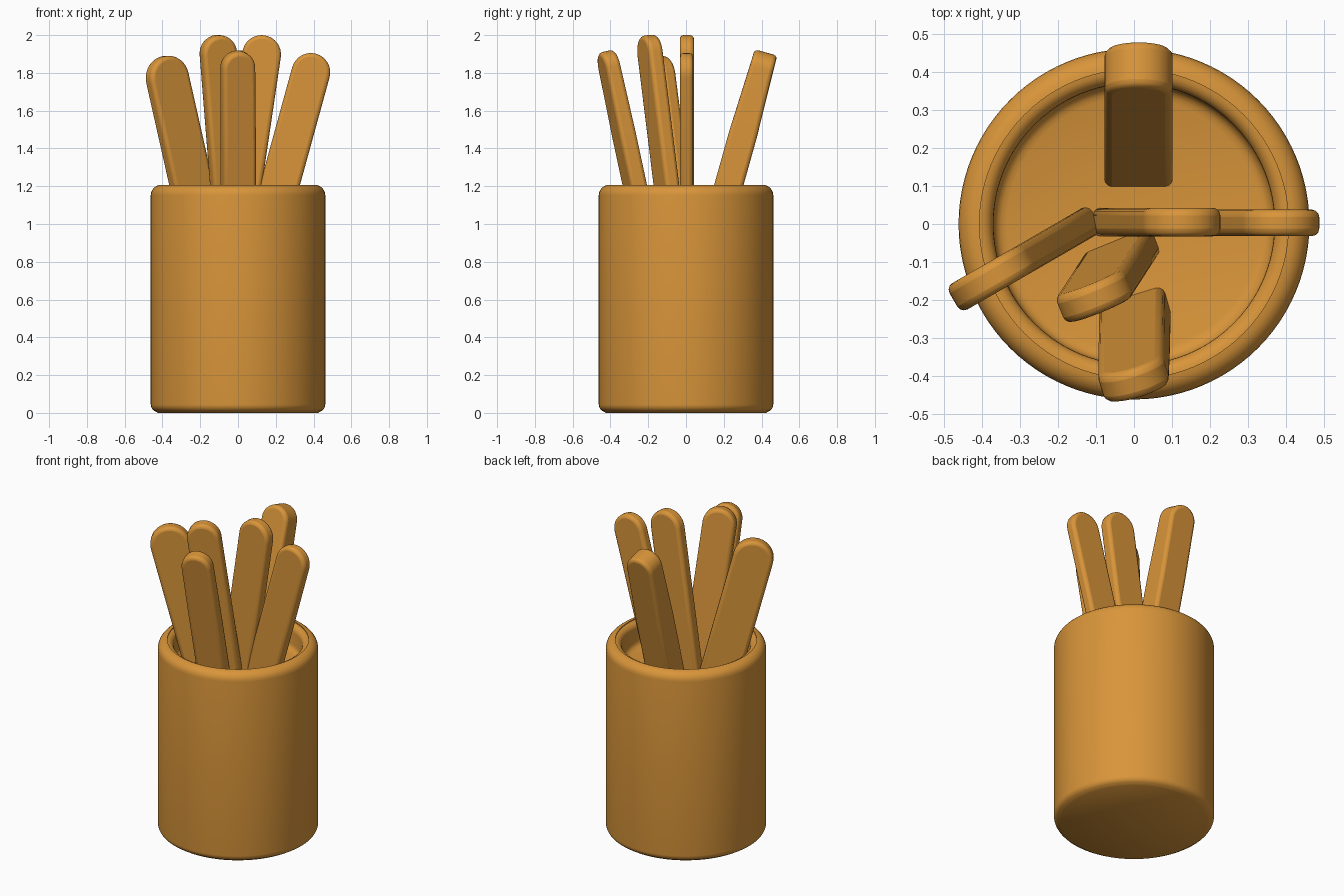
import bpy, bmesh, math
from mathutils import Vector, Matrix

if "Cube" in bpy.data.objects:
    bpy.data.objects.remove(bpy.data.objects["Cube"])

wood = bpy.data.materials.new("warm_wood")
wood.diffuse_color = (0.69, 0.30, 0.042, 1)
wood.use_nodes = True
wood.node_tree.nodes["Principled BSDF"].inputs["Base Color"].default_value = wood.diffuse_color


def add_object(name, bm):
    bmesh.ops.recalc_face_normals(bm, faces=bm.faces)
    mesh = bpy.data.meshes.new(name)
    bm.to_mesh(mesh)
    bm.free()
    mesh.materials.append(wood)
    ob = bpy.data.objects.new(name, mesh)
    bpy.context.collection.objects.link(ob)
    bpy.ops.object.select_all(action='DESELECT')
    ob.select_set(True)
    bpy.context.view_layer.objects.active = ob
    bpy.ops.object.shade_smooth_by_angle(angle=math.radians(40))
    return ob


def arc(cx, cz, r, a0, a1, n=6):
    return [(cx + r * math.cos(math.radians(a0 + (a1 - a0) * i / n)),
             cz + r * math.sin(math.radians(a0 + (a1 - a0) * i / n))) for i in range(n + 1)]


# Cup: one lathed profile with rounded rim and a shallow raised floor
profile = ([(0, 0), (0.425, 0)] + arc(0.422, 0.045, 0.04, -70, 0)
           + arc(0.407, 1.152, 0.055, 0, 90) + arc(0.407, 1.165, 0.037, 90, 180)
           + [(0.37, 1.085)] + arc(0.335, 1.085, 0.035, 0, -90, 4)
           + [(0.2, 1.03), (0, 1.02)])
bm = bmesh.new()
verts = [bm.verts.new((r, 0, z)) for r, z in profile]
edges = [bm.edges.new(p) for p in zip(verts, verts[1:])]
bmesh.ops.spin(bm, geom=verts + edges, cent=(0, 0, 0), axis=(0, 0, 1),
               angle=math.tau, steps=96)
bmesh.ops.remove_doubles(bm, verts=bm.verts, dist=0.0005)
add_object("cup", bm)


# Stick: round-topped outline, thickened, leaned and softened at its edges
def stick(name, rim_point, lean, turn, top, width, thick, tip_thick):
    r = width / 2
    d = Vector((lean[0], lean[1], 1))
    up = d.normalized()
    w = Vector((math.cos(math.radians(turn)), math.sin(math.radians(turn)), 0))
    w = (w - up * w.dot(up)).normalized()
    n = up.cross(w)
    low = 0.95
    origin = Vector((*rim_point, 1.2)) + d * (low - 1.2)
    # distance up the axis to the centre of the round end
    tip_drop = r * math.sqrt(w.z ** 2 + up.z ** 2) + max(0, abs(n.z) * tip_thick / 2 - 0.01)
    length = (top - tip_drop - low) / up.z
    outline = [(-r, 0), (r, 0), (r, length * 0.6)] + arc(0, length, r, 0, 180, 16) \
        + [(-r, length * 0.6)]
    bm = bmesh.new()
    sides = []
    for s in (-0.5, 0.5):
        ring = []
        for a, b in outline:
            t = thick if b < length * 0.8 else tip_thick
            ring.append(bm.verts.new(origin + w * a + up * b + n * (s * t)))
        sides.append(ring)
        bm.faces.new(ring)
    count = len(outline)
    for i in range(count):
        j = (i + 1) % count
        bm.faces.new((sides[0][i], sides[0][j], sides[1][j], sides[1][i]))
    ob = add_object(name, bm)
    bev = ob.modifiers.new("soft_edges", 'BEVEL')
    bev.width = 0.02
    bev.segments = 3
    bev.limit_method = 'ANGLE'
    bev.angle_limit = math.radians(40)
    # keep edge softening before the smooth-by-angle step, if that is a modifier
    ob.modifiers.move(len(ob.modifiers) - 1, 0)


#      name                 at rim           lean           turn  top  width thick tip
stick("right_stick",       (0.22, 0.003), (0.275, 0.0),     0, 1.905, 0.205, 0.07, 0.07)
stick("centre_stick",      (0.022, 0.005), (0.148, 0.0),    0, 2.0, 0.205, 0.075, 0.075)
stick("left_stick",        (-0.245, -0.067), (-0.225, -0.13), 30, 1.89, 0.235, 0.08, 0.08)
stick("centre_left_stick", (-0.048, -0.103), (-0.08, -0.124), 22, 2.0, 0.195, 0.08, 0.08)
stick("front_stick",       (0.002, -0.27), (-0.005, -0.215), 17, 1.915, 0.18, 0.09, 0.08)
stick("back_stick",        (0.012, 0.225), (0.0, 0.28),     0, 1.915, 0.18, 0.15, 0.125)
